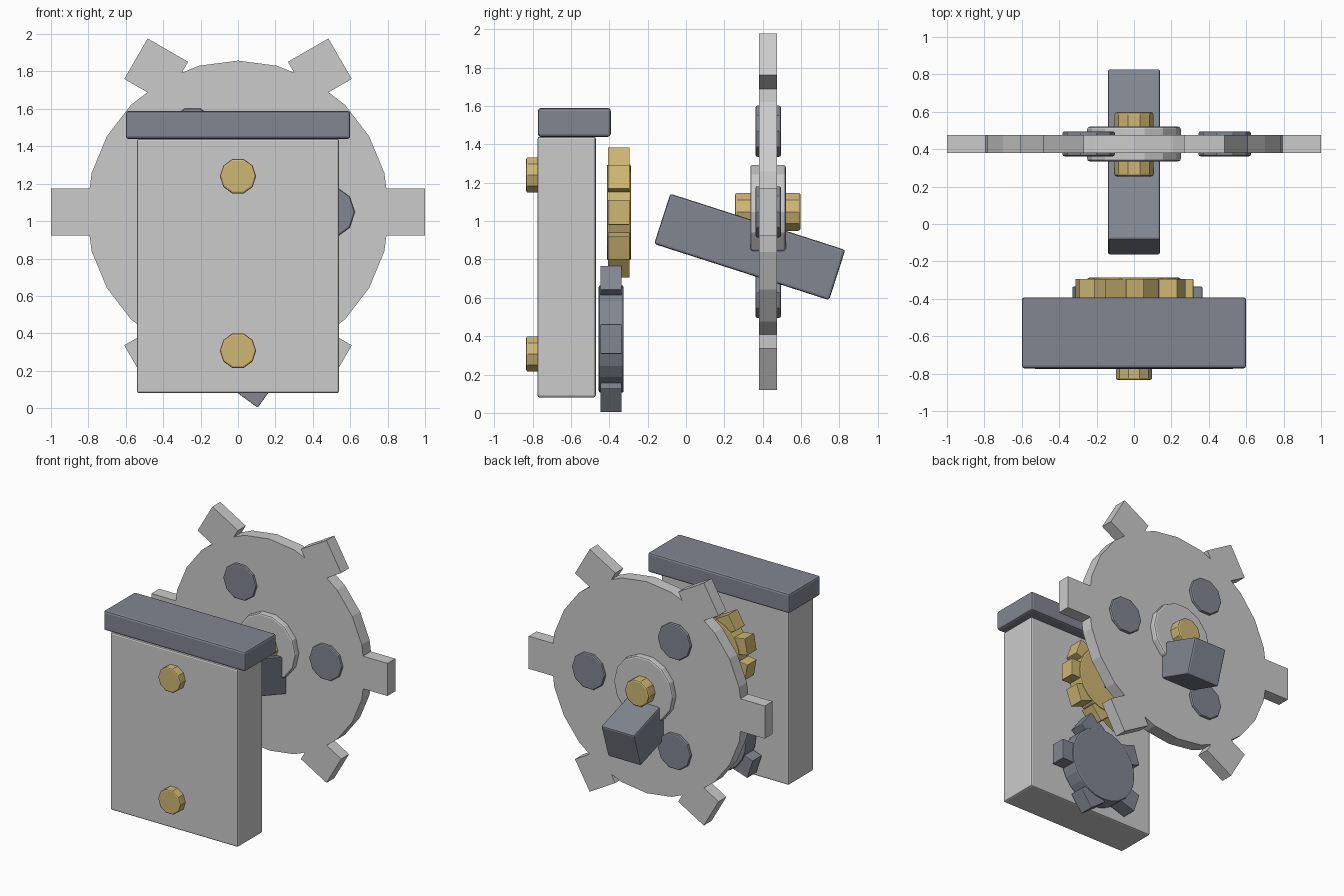
import bpy, bmesh
from math import cos, sin, pi, radians
from mathutils import Matrix, Vector

if "Cube" in bpy.data.objects:
    bpy.data.objects.remove(bpy.data.objects["Cube"])


def material(name, rgb):
    m = bpy.data.materials.new(name)
    m.diffuse_color = (*rgb, 1)
    m.use_nodes = True
    m.node_tree.nodes["Principled BSDF"].inputs["Base Color"].default_value = m.diffuse_color
    return m


DARK = material("slate", (0.22, 0.24, 0.28))
GOLD = material("brass", (0.62, 0.47, 0.17))
PANEL = material("panel_grey", (0.52, 0.52, 0.54))
LIGHT = material("light_grey", (0.64, 0.64, 0.64))


def finish(name, bm, mat, bevel=0.0):
    bmesh.ops.recalc_face_normals(bm, faces=bm.faces[:])
    me = bpy.data.meshes.new(name)
    bm.to_mesh(me)
    bm.free()
    me.materials.append(mat)
    ob = bpy.data.objects.new(name, me)
    bpy.context.collection.objects.link(ob)
    if bevel:
        mod = ob.modifiers.new("bevel", 'BEVEL')
        mod.width = bevel
        mod.segments = 2
        mod.limit_method = 'ANGLE'
        mod.angle_limit = radians(40)
    return ob


def add_box(bm, center, size, rot=Matrix.Identity(4)):
    mat = Matrix.Translation(center) @ rot @ Matrix.Diagonal((*size, 1))
    bmesh.ops.create_cube(bm, size=1, matrix=mat)


def box(name, center, size, mat, bevel=0.012, tilt=0):
    bm = bmesh.new()
    add_box(bm, center, size, Matrix.Rotation(radians(tilt), 4, 'X'))
    return finish(name, bm, mat, bevel)


def disc(name, x, z, r, y0, y1, sides, mat, bevel=0.01):
    """Cylinder along y, first corner pointing to +x."""
    bm = bmesh.new()
    ring = [bm.verts.new((x + r * cos(2 * pi * i / sides), y0, z + r * sin(2 * pi * i / sides)))
            for i in range(sides)]
    face = bm.faces.new(ring)
    ext = bmesh.ops.extrude_face_region(bm, geom=[face], use_keep_orig=True)
    top = [v for v in ext["geom"] if isinstance(v, bmesh.types.BMVert)]
    bmesh.ops.translate(bm, verts=top, vec=(0, y1 - y0, 0))
    return finish(name, bm, mat, bevel)


def teeth(name, z, y0, y1, count, r, length, width, mat, bevel=0.0):
    """Square teeth round a wheel, each turned by half its position angle."""
    bm = bmesh.new()
    for k in range(count):
        a = 2 * pi * k / count
        add_box(bm, Vector((r * cos(a), (y0 + y1) / 2, z + r * sin(a))),
                (length, y1 - y0, width), Matrix.Rotation(-a / 2, 4, 'Y'))
    return finish(name, bm, mat, bevel)


# housing panel with cap and bolts
box("panel", (0, -0.622, 0.76), (1.08, 0.304, 1.36), PANEL)
box("panel_cap", (0, -0.582, 1.514), (1.20, 0.38, 0.15), DARK, 0.015)
for tag, z in (("upper", 1.24), ("lower", 0.307)):
    disc(tag + "_bolt", 0, z, 0.097, -0.833, -0.76, 10, GOLD)

# small gears behind the panel
disc("brass_gear", 0, 1.045, 0.25, -0.413, -0.287, 24, GOLD)
teeth("brass_gear_teeth", 1.045, -0.407, -0.294, 9, 0.255, 0.125, 0.13, GOLD, 0.004)
disc("slate_gear", 0, 0.385, 0.28, -0.455, -0.325, 24, DARK)
teeth("slate_gear_teeth", 0.385, -0.446, -0.335, 5, 0.289, 0.152, 0.155, DARK, 0.004)

# large toothed wheel with hub, axle and inset studs
WZ = 1.048
disc("wheel", 0, WZ, 0.81, 0.38, 0.475, 24, LIGHT, 0)
teeth("wheel_teeth", WZ, 0.38, 0.475, 6, 0.875, 0.25, 0.25, LIGHT)
disc("wheel_hub", 0, WZ, 0.25, 0.335, 0.52, 14, LIGHT, 0.012)
disc("axle", 0, WZ, 0.104, 0.255, 0.598, 10, GOLD, 0.012)
for k in range(3):
    a = 2 * pi * k / 3
    disc(f"wheel_stud_{k + 1}", 0.485 * cos(a), WZ + 0.485 * sin(a), 0.14,
         0.362, 0.495, 10, DARK)

# tilted arm through the wheel
box("arm", (0, 0.332, 0.865), (0.28, 0.958, 0.275), DARK, 0.012, -17.8)
